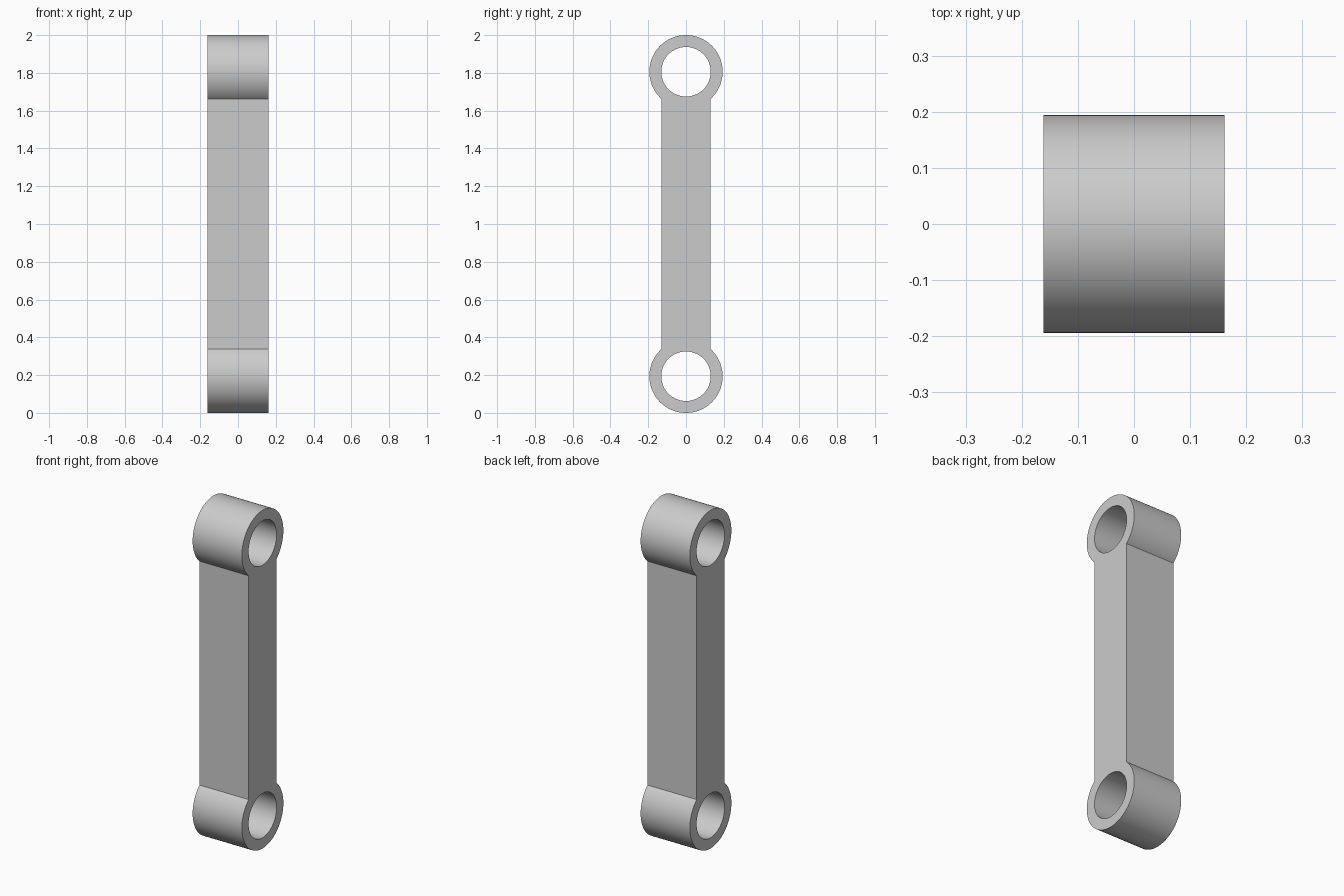
import bpy, bmesh
from math import pi, sin, cos, asin
from mathutils import Matrix

if "Cube" in bpy.data.objects:
    bpy.data.objects.remove(bpy.data.objects["Cube"])

R_OUT, R_HOLE = 0.194, 0.131      # end eye radii
HALF_BAR, HALF_DEPTH = 0.13, 0.161
Z_LOW, Z_HIGH = R_OUT, 2 - R_OUT  # eye centres


def arc(cz, r, a0, a1, n):
    return [(r * cos(a0 + (a1 - a0) * i / n), cz + r * sin(a0 + (a1 - a0) * i / n))
            for i in range(n + 1)]


# Side profile: two round eyes joined by a straight bar, with two bores
a = asin(HALF_BAR / R_OUT)        # angle from the bar axis to the eye junction
outline = (arc(Z_HIGH, R_OUT, -pi / 2 + a, 3 * pi / 2 - a, 80)
           + arc(Z_LOW, R_OUT, pi / 2 + a, 5 * pi / 2 - a, 80))
holes = [arc(cz, R_HOLE, 0, 2 * pi, 96)[:-1] for cz in (Z_LOW, Z_HIGH)]

curve = bpy.data.curves.new("link_profile", 'CURVE')
curve.dimensions = '2D'
curve.fill_mode = 'BOTH'
curve.extrude = HALF_DEPTH
for pts in [outline] + holes:
    s = curve.splines.new('POLY')
    s.points.add(len(pts) - 1)
    for p, (y, z) in zip(s.points, pts):
        p.co = (y, z, 0, 1)
    s.use_cyclic_u = True

# Connecting link: profile extruded across x
link = bpy.data.objects.new("connecting_link", curve)
bpy.context.collection.objects.link(link)
bpy.context.view_layer.objects.active = link
link.select_set(True)
bpy.ops.object.convert(target='MESH')
link = bpy.context.object

bm = bmesh.new()
bm.from_mesh(link.data)
bm.transform(Matrix(((0, 0, 1, 0), (1, 0, 0, 0), (0, 1, 0, 0), (0, 0, 0, 1))))
bmesh.ops.remove_doubles(bm, verts=bm.verts, dist=1e-4)
bmesh.ops.recalc_face_normals(bm, faces=bm.faces)
bm.to_mesh(link.data)
bm.free()
bpy.ops.object.shade_smooth_by_angle(angle=pi / 6)
